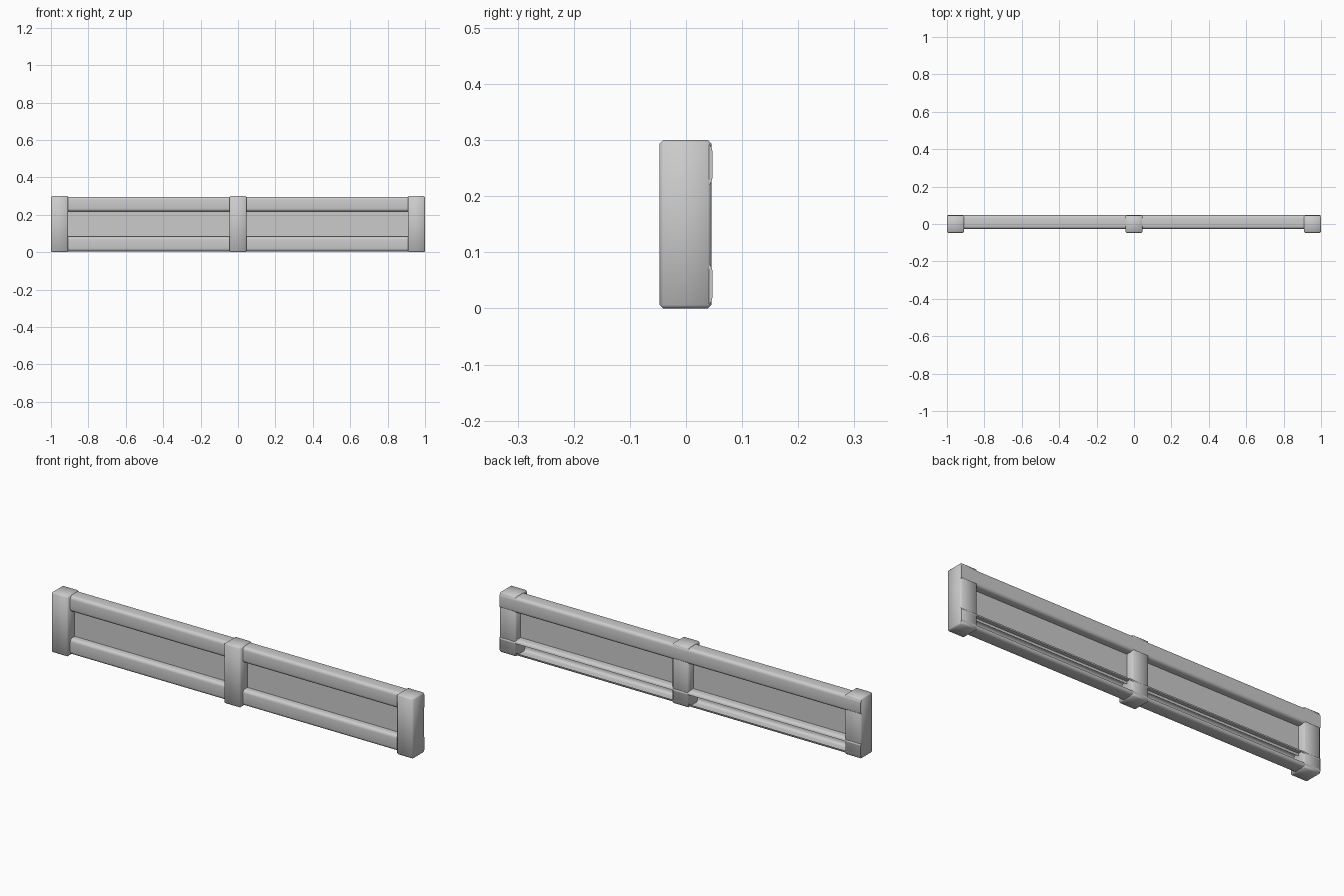
import bpy, bmesh

if "Cube" in bpy.data.objects:
    bpy.data.objects.remove(bpy.data.objects["Cube"])


def finish(name, bm, smooth=True):
    """Turn a bmesh into a named object."""
    mesh = bpy.data.meshes.new(name)
    bm.to_mesh(mesh)
    bm.free()
    obj = bpy.data.objects.new(name, mesh)
    bpy.context.collection.objects.link(obj)
    for p in mesh.polygons:
        p.use_smooth = smooth
    return obj


def post(name, x0, x1):
    """Upright block with a small chamfer."""
    bm = bmesh.new()
    bmesh.ops.create_cube(bm, size=1)
    for v in bm.verts:
        v.co.x = x0 if v.co.x < 0 else x1
        v.co.y = -0.047 if v.co.y < 0 else 0.045
        v.co.z = 0.0 if v.co.z < 0 else 0.30
    bmesh.ops.bevel(bm, geom=bm.edges[:], offset=0.006, segments=1,
                    affect='EDGES', profile=0.5)
    return finish(name, bm)


def rail(name, z0, z1, open_back):
    """Full-length rail with rounded long edges, optionally hollow at the back."""
    y0, y1, half = -0.027, 0.047, 0.998
    bm = bmesh.new()
    bmesh.ops.create_cube(bm, size=1)
    for v in bm.verts:
        v.co.x = -half if v.co.x < 0 else half
        v.co.y = y0 if v.co.y < 0 else y1
        v.co.z = z0 if v.co.z < 0 else z1
    long_edges = [e for e in bm.edges
                  if abs(e.verts[0].co.x - e.verts[1].co.x) > 1]
    bmesh.ops.bevel(bm, geom=long_edges, offset=0.016, segments=4,
                    affect='EDGES', profile=0.5)
    if open_back:
        back = [f for f in bm.faces if f.calc_center_median().y > y1 - 0.0005]
        bmesh.ops.delete(bm, geom=back, context='FACES')
    obj = finish(name, bm)
    bpy.context.view_layer.objects.active = obj
    obj.select_set(True)
    bpy.ops.object.shade_smooth_by_angle(angle=0.7)
    obj.select_set(False)
    return obj


# Three posts
for name, x0, x1 in (("left_post", -1.0, -0.908),
                     ("middle_post", -0.046, 0.046),
                     ("right_post", 0.908, 1.0)):
    post(name, x0, x1)

# Two horizontal rails
rail("top_rail", 0.217, 0.296, False)
rail("bottom_rail", 0.004, 0.083, True)

# Thin infill panel between the rails
bm = bmesh.new()
corners = [(-0.95, 0.07), (0.95, 0.07), (0.95, 0.23), (-0.95, 0.23)]
bm.faces.new([bm.verts.new((x, 0.008, z)) for x, z in corners])
finish("infill_panel", bm, smooth=False)
